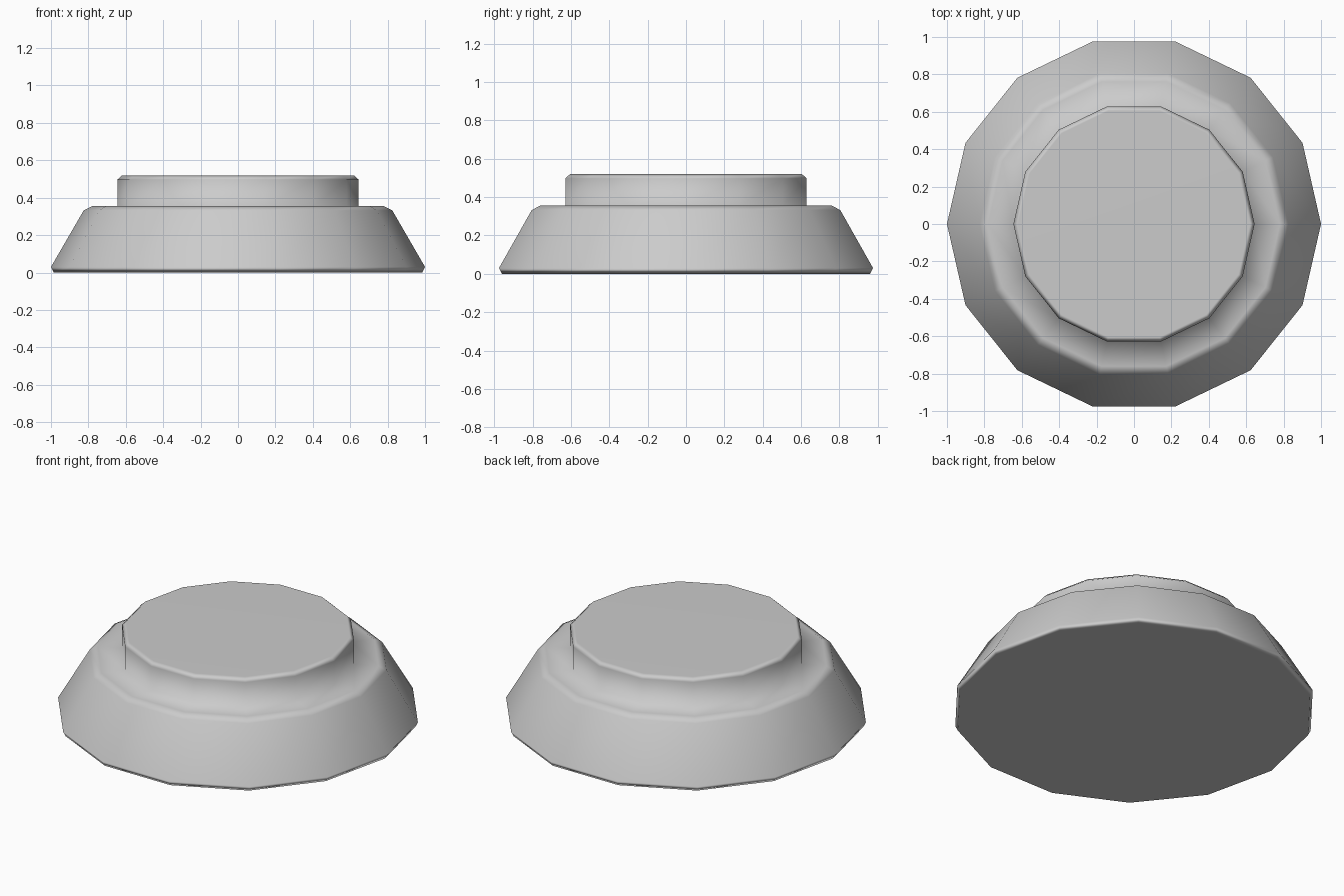
import bpy, bmesh
from math import cos, sin, tau

if "Cube" in bpy.data.objects:
    bpy.data.objects.remove(bpy.data.objects["Cube"])

SIDES = 14

# Radius / height profile from the foot up to the top of the raised disc
PROFILE = [(0.985, 0.0), (1.0, 0.03), (0.825, 0.332), (0.78, 0.355),
           (0.645, 0.355), (0.645, 0.497), (0.62, 0.52)]


def revolve(name, profile, sides):
    """Closed lathe solid with flat n-gon caps."""
    bm = bmesh.new()
    rings = [[bm.verts.new((r * cos(tau * i / sides), r * sin(tau * i / sides), z))
              for i in range(sides)] for r, z in profile]
    for low, high in zip(rings, rings[1:]):
        for i in range(sides):
            j = (i + 1) % sides
            bm.faces.new((low[i], low[j], high[j], high[i]))
    bm.faces.new(rings[0][::-1])
    bm.faces.new(rings[-1])
    for f in bm.faces:
        f.smooth = True
    mesh = bpy.data.meshes.new(name)
    bm.to_mesh(mesh)
    bm.free()
    obj = bpy.data.objects.new(name, mesh)
    bpy.context.collection.objects.link(obj)
    return obj


# Stepped round pedestal: sloped skirt, ledge and raised disc
pedestal = revolve("stepped_pedestal", PROFILE, SIDES)

# Large faces dominate the shading so the caps look flat
weighted = pedestal.modifiers.new("weighted_normals", 'WEIGHTED_NORMAL')
weighted.mode = 'FACE_AREA'
